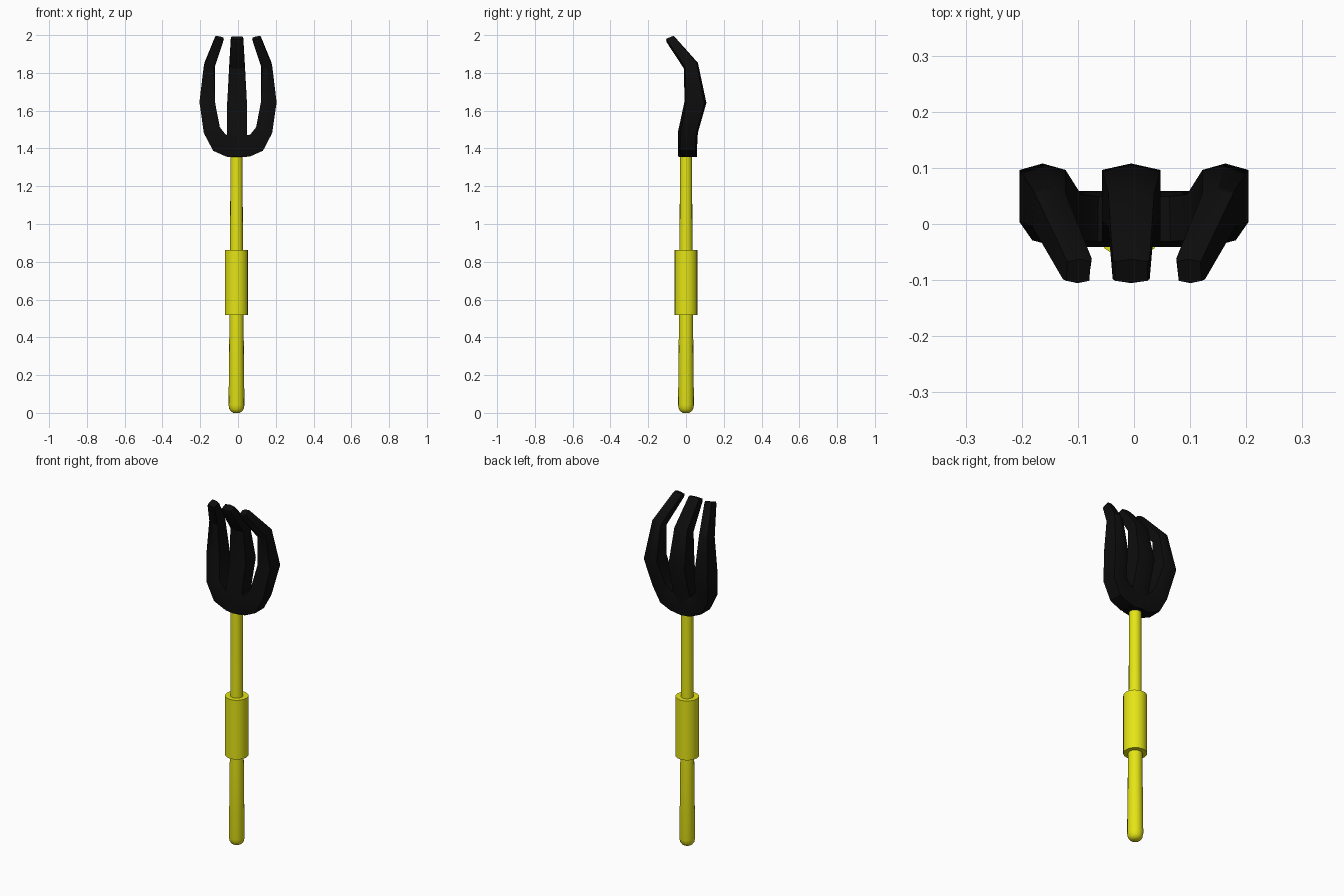
import bpy, bmesh, math
from mathutils import Vector

cube = bpy.data.objects.get("Cube")
if cube:
    bpy.data.objects.remove(cube, do_unlink=True)


def material(name, colour):
    m = bpy.data.materials.new(name)
    m.use_nodes = True
    m.diffuse_color = colour
    bsdf = m.node_tree.nodes["Principled BSDF"]
    bsdf.inputs["Base Color"].default_value = colour
    bsdf.inputs["Roughness"].default_value = 0.6
    return m


yellow = material("yellow", (0.78, 0.78, 0.008, 1))
black = material("black", (0.004, 0.004, 0.004, 1))


def loft(name, rings, mat, angle):
    """Skin a list of rings into a closed tube with capped ends."""
    bm = bmesh.new()
    loops = [[bm.verts.new(p) for p in ring] for ring in rings]
    n = len(loops[0])
    for a, b in zip(loops, loops[1:]):
        for i in range(n):
            j = (i + 1) % n
            bm.faces.new((a[i], a[j], b[j], b[i]))
    bm.faces.new(loops[0])
    bm.faces.new(loops[-1])
    bmesh.ops.recalc_face_normals(bm, faces=bm.faces)
    mesh = bpy.data.meshes.new(name)
    bm.to_mesh(mesh)
    bm.free()
    mesh.materials.append(mat)
    obj = bpy.data.objects.new(name, mesh)
    bpy.context.collection.objects.link(obj)
    bpy.ops.object.select_all(action="DESELECT")
    obj.select_set(True)
    bpy.context.view_layer.objects.active = obj
    bpy.ops.object.shade_smooth_by_angle(angle=math.radians(angle))
    return obj


def lathe(name, profile, mat, sides=16):
    rings = [[(-0.008 + r * math.cos(math.tau * i / sides),
               r * math.sin(math.tau * i / sides), z) for i in range(sides)]
             for r, z in profile]
    return loft(name, rings, mat, 40)


# Six-sided section: flat flanks with a shallow ridge front and back
SECTION = [(0, 1), (1, 0.8), (1, -0.8), (0, -1), (-1, -0.8), (-1, 0.8)]


def sweep(name, path):
    """Sweep the section along (x, y, z, half width, half depth) points."""
    pts = [Vector(p[:3]) for p in path]
    rings = []
    for i, (p, row) in enumerate(zip(pts, path)):
        before = (p - pts[i - 1]).normalized() if i else Vector()
        after = (pts[i + 1] - p).normalized() if i + 1 < len(pts) else Vector()
        t = (before + after).normalized()
        depth = Vector((0, 1, 0))
        depth = (depth - t * depth.dot(t)).normalized()
        side = t.cross(depth)
        rings.append([p + side * (u * row[3]) + depth * (v * row[4])
                      for u, v in SECTION])
    return loft(name, rings, black, 30)


# Shaft with rounded butt, and the thicker grip sleeve
lathe("shaft", [(0.016, 0), (0.029, 0.007), (0.038, 0.02), (0.042, 0.042),
                (0.037, 0.52), (0.034, 0.86), (0.032, 1.40)], yellow)
lathe("grip", [(0.062, 0.518), (0.062, 0.862)], yellow)

# One outer tine from the palm up to its tip
tine = [(0.055, 0.009, 1.415, 0.058, 0.05),
        (0.098, 0.009, 1.430, 0.054, 0.05),
        (0.138, 0.012, 1.495, 0.044, 0.052),
        (0.163, 0.050, 1.645, 0.041, 0.058),
        (0.152, 0.026, 1.838, 0.028, 0.040),
        (0.101, -0.080, 1.975, 0.024, 0.026),
        (0.099, -0.084, 1.985, 0.021, 0.023)]
mirrored = [(-x, *rest) for x, *rest in reversed(tine)]
sweep("outer_tines_and_palm", mirrored + tine)

# Centre tine
sweep("centre_tine", [(-0.005, 0.007, 1.355, 0.052, 0.05),
                      (-0.005, 0.010, 1.485, 0.052, 0.052),
                      (-0.005, 0.050, 1.645, 0.052, 0.058),
                      (-0.005, 0.026, 1.838, 0.041, 0.040),
                      (-0.005, -0.080, 1.975, 0.033, 0.026),
                      (-0.005, -0.084, 1.985, 0.029, 0.023)])
